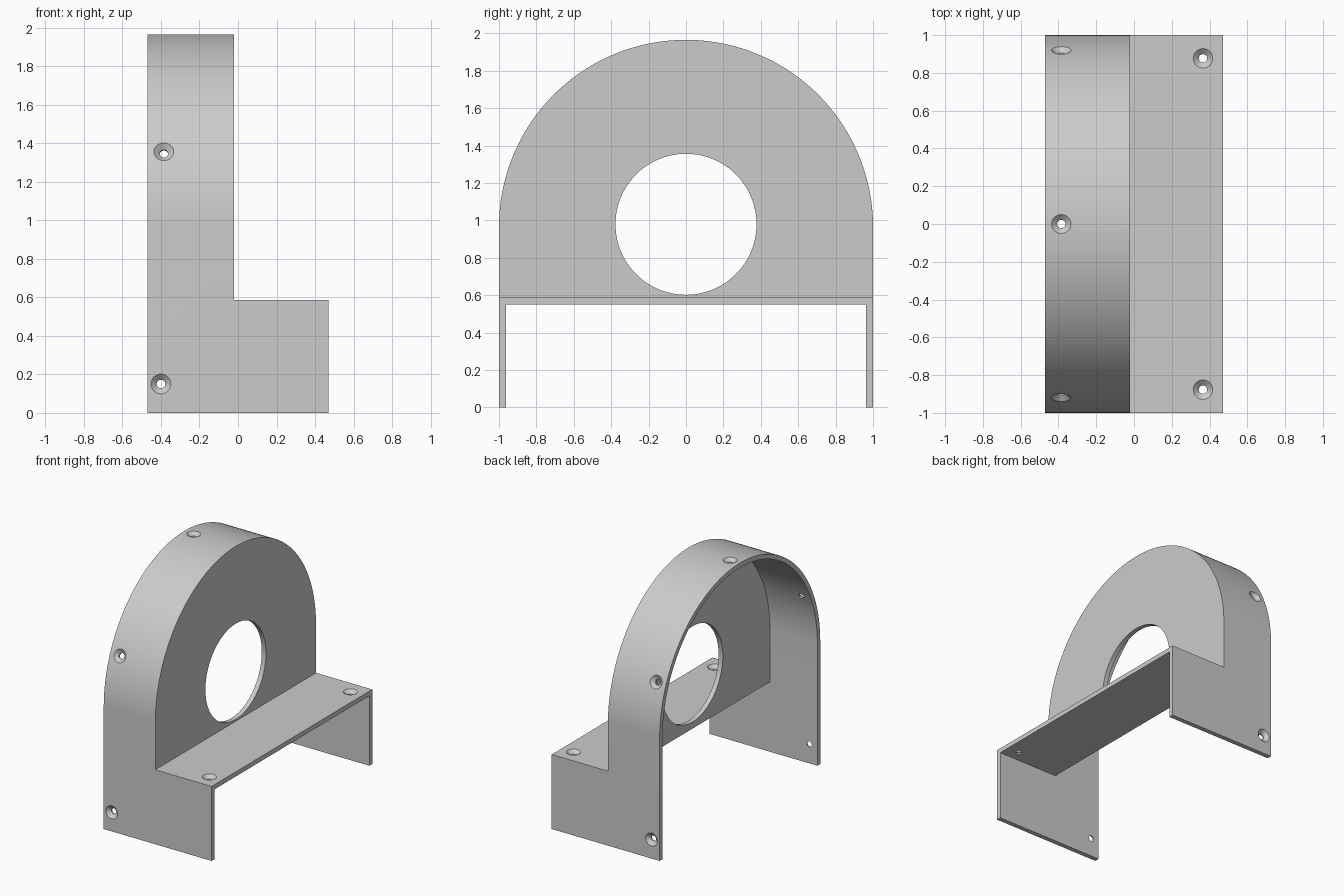
import bpy, bmesh, math
from mathutils import Vector, Matrix

if "Cube" in bpy.data.objects:
    bpy.data.objects.remove(bpy.data.objects["Cube"], do_unlink=True)

HALF = 0.47      # half depth along x
CZ = 0.965       # arch centre height
WALL = 0.037     # sheet thickness
STEP = -0.02     # outer face of the upright plate
SHELF = 0.587    # shelf top height

grey = bpy.data.materials.new("plain grey")
grey.use_nodes = True
colour = (0.6, 0.6, 0.6, 1)
grey.diffuse_color = colour
grey.node_tree.nodes["Principled BSDF"].inputs["Base Color"].default_value = colour


def make_object(name, bm):
    bmesh.ops.recalc_face_normals(bm, faces=bm.faces)
    mesh = bpy.data.meshes.new(name)
    bm.to_mesh(mesh)
    bm.free()
    mesh.materials.append(grey)
    obj = bpy.data.objects.new(name, mesh)
    bpy.context.collection.objects.link(obj)
    return obj


def prism(name, profile, x0, x1):
    """Extrude a (y, z) outline along x."""
    bm = bmesh.new()
    face = bm.faces.new([bm.verts.new((x0, y, z)) for y, z in profile])
    out = bmesh.ops.extrude_face_region(bm, geom=[face])
    verts = [v for v in out["geom"] if isinstance(v, bmesh.types.BMVert)]
    bmesh.ops.translate(bm, verts=verts, vec=(x1 - x0, 0, 0))
    return make_object(name, bm)


def arc(radius, start, end, steps):
    angles = [math.radians(start + (end - start) * i / steps) for i in range(steps + 1)]
    return [(radius * math.cos(a), CZ + radius * math.sin(a)) for a in angles]


def arch(radius, bottom):
    return [(-radius, bottom), (radius, bottom)] + arc(radius, 0, 180, 96)


def box(y, z0, z1):
    return [(-y, z0), (y, z0), (y, z1), (-y, z1)]


def screw_cutter(point, direction):
    """Countersunk screw hole, opening outwards along direction."""
    bm = bmesh.new()
    rings = []
    for r, d in ((0.0685, 0.015), (0.022, -0.026), (0.022, -0.08)):
        angles = [math.tau * i / 32 for i in range(32)]
        rings.append([bm.verts.new((r * math.cos(a), r * math.sin(a), d)) for a in angles])
    for low, high in zip(rings, rings[1:]):
        for i in range(32):
            j = (i + 1) % 32
            bm.faces.new((low[i], low[j], high[j], high[i]))
    bm.faces.new(rings[0])
    bm.faces.new(rings[-1])
    turn = Vector(direction).to_track_quat("Z", "Y").to_matrix().to_4x4()
    bm.transform(Matrix.Translation(point) @ turn)
    return make_object("screw_cutter", bm)


# Solid arch block, then cut to a stepped bracket
bracket = prism("arched_bracket", arch(1, 0), -HALF, HALF)
cutters = [
    prism("step_cutter", box(2, SHELF, 3), STEP, 1),
    prism("arch_cutter", arch(1 - WALL, SHELF - WALL), -1, STEP - WALL),
    prism("leg_cutter", box(1 - WALL, -1, SHELF - WALL), -1, 1),
]

# Round opening in the upright plate
opening = [(y, z + 0.014) for y, z in arc(0.377, 0, 360, 96)[:-1]]
cutters.append(prism("opening_cutter", opening, -0.3, 0.3))

# Screw holes: crown, shoulders, legs and shelf
cutters.append(screw_cutter((-0.385, 0, CZ + 1), (0, 0, 1)))
for side in (-1, 1):
    a = math.radians(23)
    out = Vector((0, side * math.cos(a), math.sin(a)))
    cutters.append(screw_cutter(Vector((-0.385, 0, CZ)) + out, out))
    cutters.append(screw_cutter((-0.40, side, 0.15), (0, side, 0)))
    cutters.append(screw_cutter((0.365, side * 0.877, SHELF), (0, 0, 1)))

bpy.ops.object.select_all(action="DESELECT")
bpy.context.view_layer.objects.active = bracket
bracket.select_set(True)
for cutter in cutters:
    cutter.hide_render = True
    mod = bracket.modifiers.new(cutter.name, "BOOLEAN")
    mod.operation = "DIFFERENCE"
    mod.solver = "EXACT"
    mod.object = cutter
    bpy.ops.object.modifier_apply(modifier=mod.name)
    bpy.data.objects.remove(cutter, do_unlink=True)

bpy.ops.object.shade_smooth_by_angle(angle=math.radians(25))
